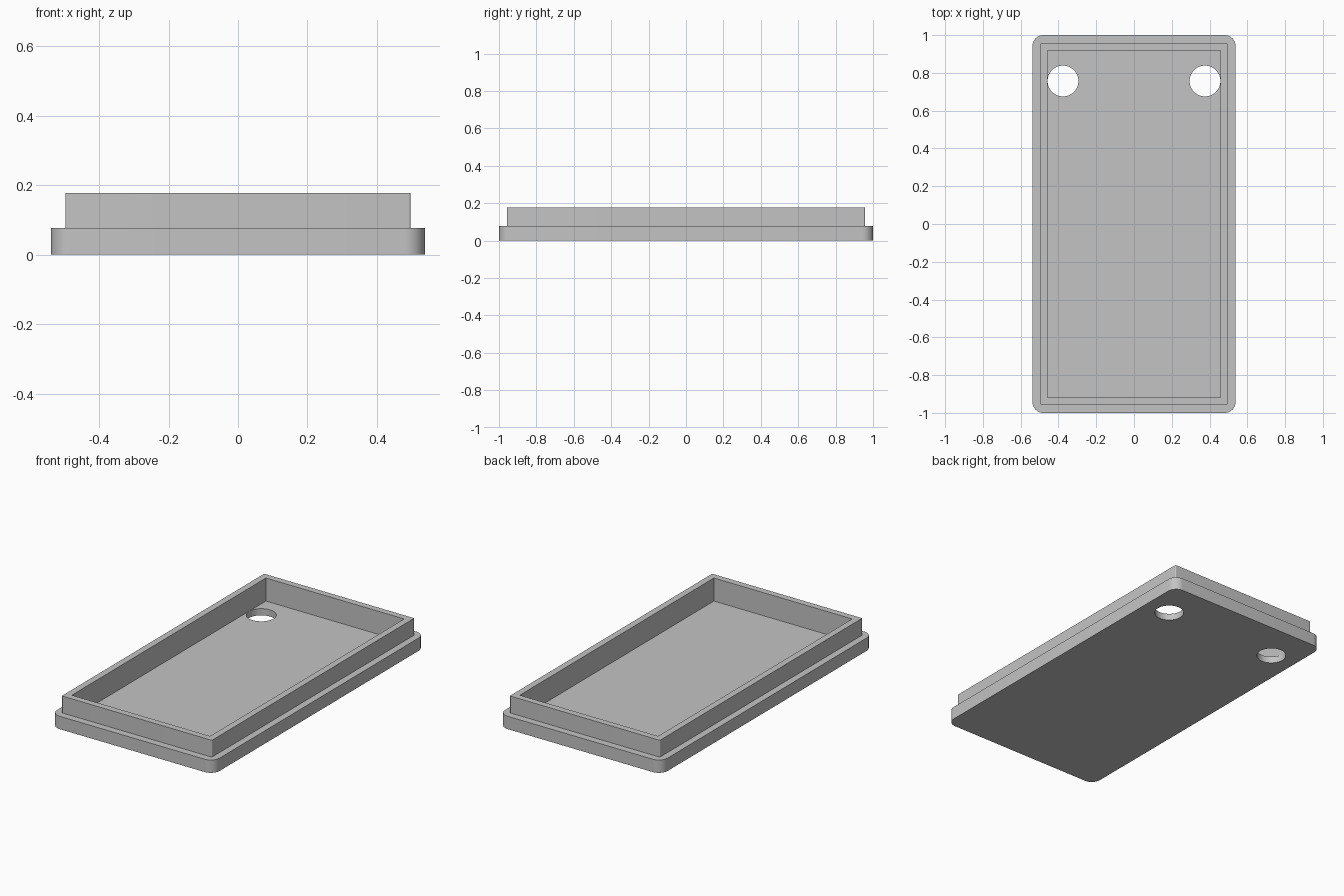
import bpy, bmesh
from math import cos, sin, pi, radians

cube = bpy.data.objects.get("Cube")
if cube:
    bpy.data.objects.remove(cube, do_unlink=True)

grey = bpy.data.materials.new("plain_grey")
colour = (0.55, 0.55, 0.55, 1)
grey.diffuse_color = colour
grey.use_nodes = True
grey.node_tree.nodes["Principled BSDF"].inputs["Base Color"].default_value = colour

STEPS = 10  # segments per rounded corner


def rounded_loop(bm, hx, hy, radius, z):
    """Ring of vertices around a rounded rectangle."""
    ring = []
    for corner, (sx, sy) in enumerate([(1, 1), (-1, 1), (-1, -1), (1, -1)]):
        for i in range(STEPS + 1):
            a = (corner + i / STEPS) * pi / 2
            ring.append(bm.verts.new((sx * (hx - radius) + radius * cos(a),
                                      sy * (hy - radius) + radius * sin(a), z)))
    return ring


def finish(bm, name):
    bmesh.ops.remove_doubles(bm, verts=bm.verts, dist=1e-5)
    bmesh.ops.recalc_face_normals(bm, faces=bm.faces)
    mesh = bpy.data.meshes.new(name)
    bm.to_mesh(mesh)
    bm.free()
    obj = bpy.data.objects.new(name, mesh)
    bpy.context.collection.objects.link(obj)
    mesh.materials.append(grey)
    return obj


# Tray lid: flange, raised rim and recessed floor as one closed shell
sections = [  # half width, half length, corner radius, height
    (0.538, 1.0, 0.058, 0.0),
    (0.538, 1.0, 0.058, 0.077),
    (0.497, 0.957, 0.006, 0.077),
    (0.497, 0.957, 0.006, 0.178),
    (0.458, 0.918, 0.0, 0.178),
    (0.458, 0.918, 0.0, 0.04),
]
bm = bmesh.new()
rings = [rounded_loop(bm, *s) for s in sections]
for low, high in zip(rings, rings[1:]):
    for i in range(len(low)):
        j = (i + 1) % len(low)
        bm.faces.new((low[i], low[j], high[j], high[i]))
bm.faces.new(rings[0][::-1])
bm.faces.new(rings[-1])
lid = finish(bm, "tray_lid")

# Two round holes through the floor near the back corners
for side in (-1, 1):
    bm = bmesh.new()
    bmesh.ops.create_cone(bm, cap_ends=True, segments=64, radius1=0.0815,
                          radius2=0.0815, depth=0.12)
    bmesh.ops.translate(bm, verts=bm.verts, vec=(side * 0.376, 0.757, 0.02))
    cutter = finish(bm, "hole_cutter")
    cutter.hide_render = True
    cut = lid.modifiers.new("hole", 'BOOLEAN')
    cut.operation = 'DIFFERENCE'
    cut.solver = 'EXACT'
    cut.object = cutter
    bpy.context.view_layer.objects.active = lid
    bpy.ops.object.modifier_apply(modifier=cut.name)
    bpy.data.objects.remove(cutter, do_unlink=True)

# Smooth corners and holes, keep crisp edges
bpy.ops.object.select_all(action='DESELECT')
lid.select_set(True)
bpy.context.view_layer.objects.active = lid
bpy.ops.object.shade_smooth_by_angle(angle=radians(30))
